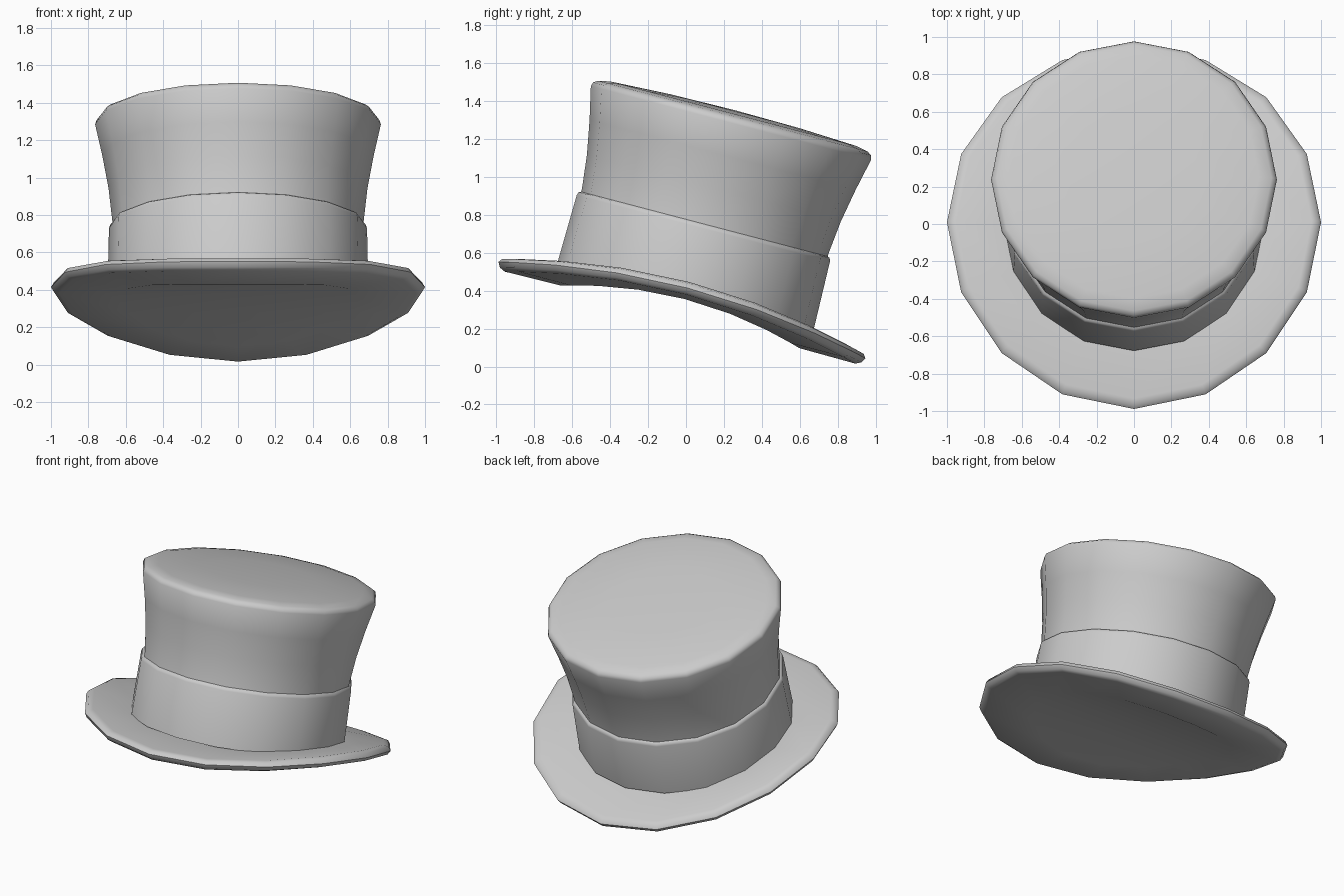
import bpy, math
from mathutils import Matrix, Vector

if "Cube" in bpy.data.objects:
    bpy.data.objects.remove(bpy.data.objects["Cube"])

SIDES = 16
# the whole hat is tipped towards +y
TILT = Matrix.Translation((0, 0, 0.38)) @ Matrix.Rotation(math.radians(-14.7), 4, 'X')


def lathe(name, rings, cap=None, centre_top=None):
    """Loft 16-sided rings given as (radius, height at sides, height at front/back)."""
    verts, faces = [], []
    for r, w_side, w_front in rings:
        for k in range(SIDES):
            a = 2 * math.pi * k / SIDES
            s = math.sin(a)
            w = w_side + (w_front - w_side) * s * s
            verts.append(TILT @ Vector((r * math.cos(a), r * s, w)))
    for i in range(len(rings) - 1):
        for k in range(SIDES):
            n = (k + 1) % SIDES
            b = i * SIDES
            faces.append((b + k, b + n, b + SIDES + n, b + SIDES + k))
    if centre_top is not None:
        b = (len(rings) - 1) * SIDES
        verts.append(TILT @ Vector((0, 0, centre_top)))
        faces += [(b + k, b + (k + 1) % SIDES, len(verts) - 1) for k in range(SIDES)]
    if cap == 'strips':
        # cross strips that follow the saddle curve underneath
        h = SIDES // 2
        quarter = SIDES // 4
        for j in range(-quarter, quarter):
            quad = [j % SIDES, (h - j) % SIDES, (h - j - 1) % SIDES, (j + 1) % SIDES]
            faces.append(tuple(dict.fromkeys(quad)))
    mesh = bpy.data.meshes.new(name)
    mesh.from_pydata(verts, [], faces)
    mesh.validate()
    obj = bpy.data.objects.new(name, mesh)
    bpy.context.collection.objects.link(obj)
    bpy.ops.object.select_all(action='DESELECT')
    obj.select_set(True)
    bpy.context.view_layer.objects.active = obj
    bpy.ops.object.shade_smooth_by_angle(angle=math.radians(60))
    return obj


def flat(profile):
    return [(r, w, w) for r, w in profile]


# brim: saddle-shaped, thicker towards the middle, rounded rim
lathe("brim", [
    (0.65, -0.025, -0.122),
    (0.955, 0.0, -0.126),
    (0.985, 0.01, -0.112),
    (1.0, 0.035, -0.085),
    (0.985, 0.06, -0.065),
    (0.95, 0.068, -0.056),
    (0.70, 0.03, -0.03),
    (0.55, 0.01, -0.01),
], cap='strips', centre_top=0.0)

# crown: flares upward to a softly rounded, slightly domed top
lathe("crown", flat([
    (0.68, -0.01), (0.672, 0.30), (0.672, 0.40), (0.692, 0.58), (0.725, 0.76),
    (0.764, 0.935), (0.757, 0.957), (0.735, 0.972), (0.67, 0.985), (0.35, 1.0),
]), centre_top=1.005)

# ribbon band around the lower crown
lathe("hat_band", flat([
    (0.675, -0.012), (0.698, -0.01), (0.69, 0.36), (0.684, 0.378), (0.668, 0.385),
]))
